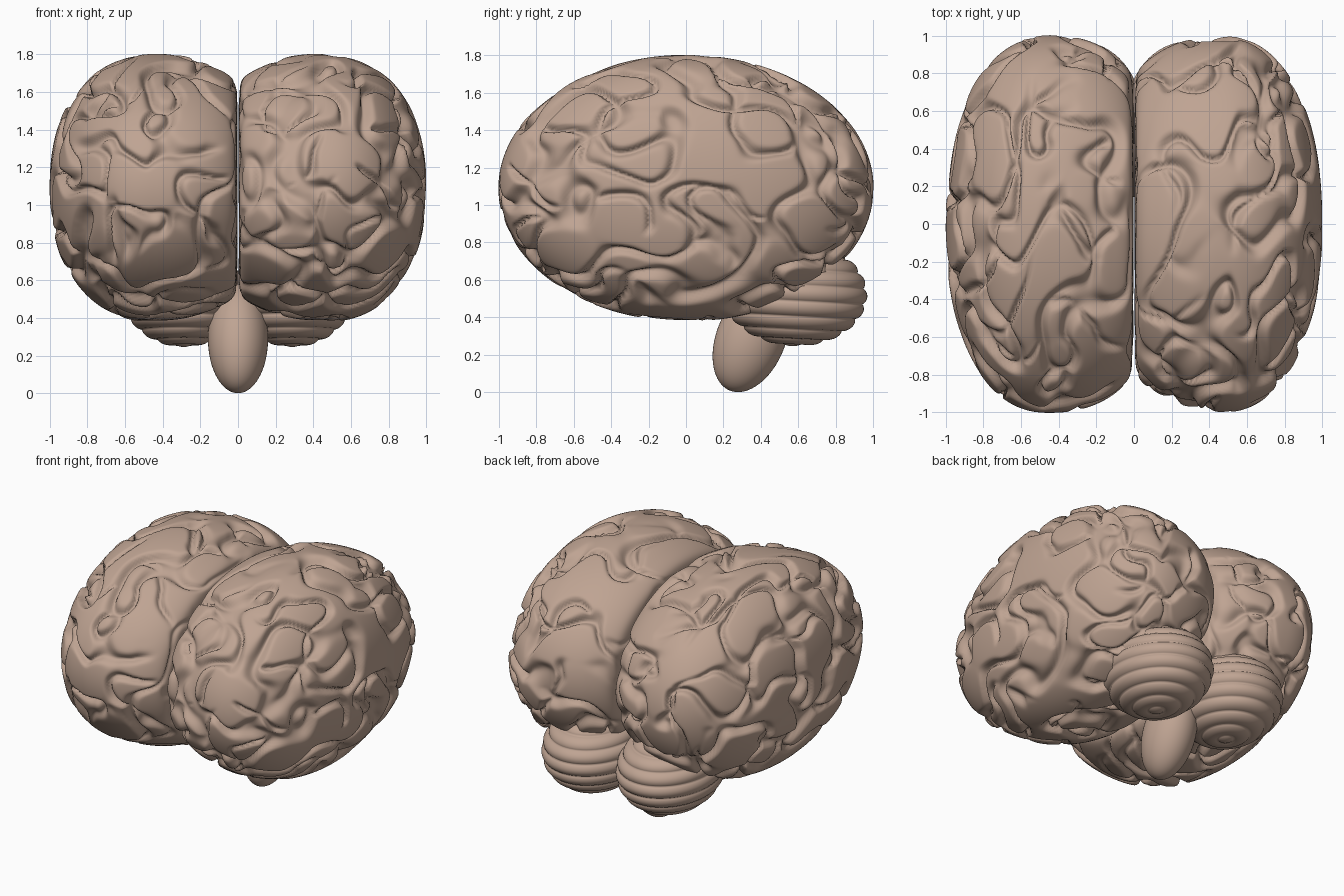
import bpy, bmesh, math
from mathutils import Vector, Matrix, noise

if "Cube" in bpy.data.objects:
    bpy.data.objects.remove(bpy.data.objects["Cube"])


def finish(bm, name):
    mesh = bpy.data.meshes.new(name)
    bmesh.ops.recalc_face_normals(bm, faces=bm.faces[:])
    bm.to_mesh(mesh)
    bm.free()
    mat = bpy.data.materials.get("tissue") or bpy.data.materials.new("tissue")
    mat.diffuse_color = (0.52, 0.37, 0.29, 1)
    mat.use_nodes = True
    mat.node_tree.nodes["Principled BSDF"].inputs["Base Color"].default_value = mat.diffuse_color
    mesh.materials.append(mat)
    for p in mesh.polygons:
        p.use_smooth = True
    ob = bpy.data.objects.new(name, mesh)
    bpy.context.collection.objects.link(ob)
    return ob


def smoothstep(a, b, t):
    t = max(0.0, min(1.0, (t - a) / (b - a)))
    return t * t * (3 - 2 * t)


def fold_depth(p, seed):
    # winding furrows along the zero lines of a warped noise field
    q = Vector((p.x * 1.9, p.y * 2.5, p.z * 2.2)) + seed
    q = q + 0.25 * noise.noise_vector(p * 2.5 + seed * 2)
    n = noise.noise(q)
    m = noise.noise(q * 1.2 + Vector((7.3, 2.1, 5.7)))
    main = math.exp(-(n / 0.08) ** 2)
    minor = math.exp(-(m / 0.08) ** 2) * smoothstep(-0.25, 0.05, noise.noise(p * 1.6 - seed) + 0.1)
    step = 1 - smoothstep(-0.06, 0.03, n)
    return 0.055 * max(main, 0.9 * minor) + 0.008 * step


# Cerebral hemispheres: ellipsoids flattened against the midline
def hemisphere(name, side, seed):
    bm = bmesh.new()
    bmesh.ops.create_icosphere(bm, subdivisions=7, radius=1)
    unit = [v.co.copy() for v in bm.verts]
    for v, u in zip(bm.verts, unit):
        e = 2.25                                    # slightly boxy across x
        k = (abs(u.x) ** e + math.hypot(u.y, u.z) ** e) ** (-1 / e)
        x = 0.45 + u.x * k * (0.55 if u.x > 0 else 0.7)
        x = 0.5 * (x + math.sqrt(x * x + 0.002))
        v.co = (side * x, u.y * k * 1.003, 1.09 + u.z * k * 0.713)
    if side < 0:
        bmesh.ops.reverse_faces(bm, faces=bm.faces[:])
    bm.normal_update()
    moves = [v.normal * fold_depth(u, seed) * (0.3 + 0.7 * smoothstep(0.0, 0.12, abs(v.co.x)))
             for v, u in zip(bm.verts, unit)]
    for v, m in zip(bm.verts, moves):
        v.co -= m
    finish(bm, name)


hemisphere("left_hemisphere", 1, Vector((3.7, 11.2, 5.1)))
hemisphere("right_hemisphere", -1, Vector((21.4, 4.6, 9.3)))

# Cerebellum: two lobes with stacked horizontal ridges
for side, name in ((-1, "cerebellum_right"), (1, "cerebellum_left")):
    bm = bmesh.new()
    bmesh.ops.create_uvsphere(bm, u_segments=64, v_segments=120, radius=1)
    for v in bm.verts:
        lat = math.asin(max(-1, min(1, v.co.z)))
        ridge = abs(math.cos(lat * 10)) ** 0.7
        k = 0.95 + 0.05 * ridge
        v.co = Vector((v.co.x * 0.33, v.co.y * 0.39, v.co.z * 0.285)) * k
    bmesh.ops.transform(bm, matrix=Matrix.Translation((side * 0.288, 0.58, 0.53))
                        @ Matrix.Rotation(math.radians(-3), 4, 'X'), verts=bm.verts[:])
    finish(bm, name)

# Brain stem: tilted egg
bm = bmesh.new()
bmesh.ops.create_uvsphere(bm, u_segments=48, v_segments=32, radius=1)
bmesh.ops.transform(bm, matrix=Matrix.Translation((0, 0.348, 0.29))
                    @ Matrix.Rotation(math.radians(-22), 4, 'X')
                    @ Matrix.Diagonal((0.16, 0.185, 0.304, 1)), verts=bm.verts[:])
finish(bm, "brain_stem")
